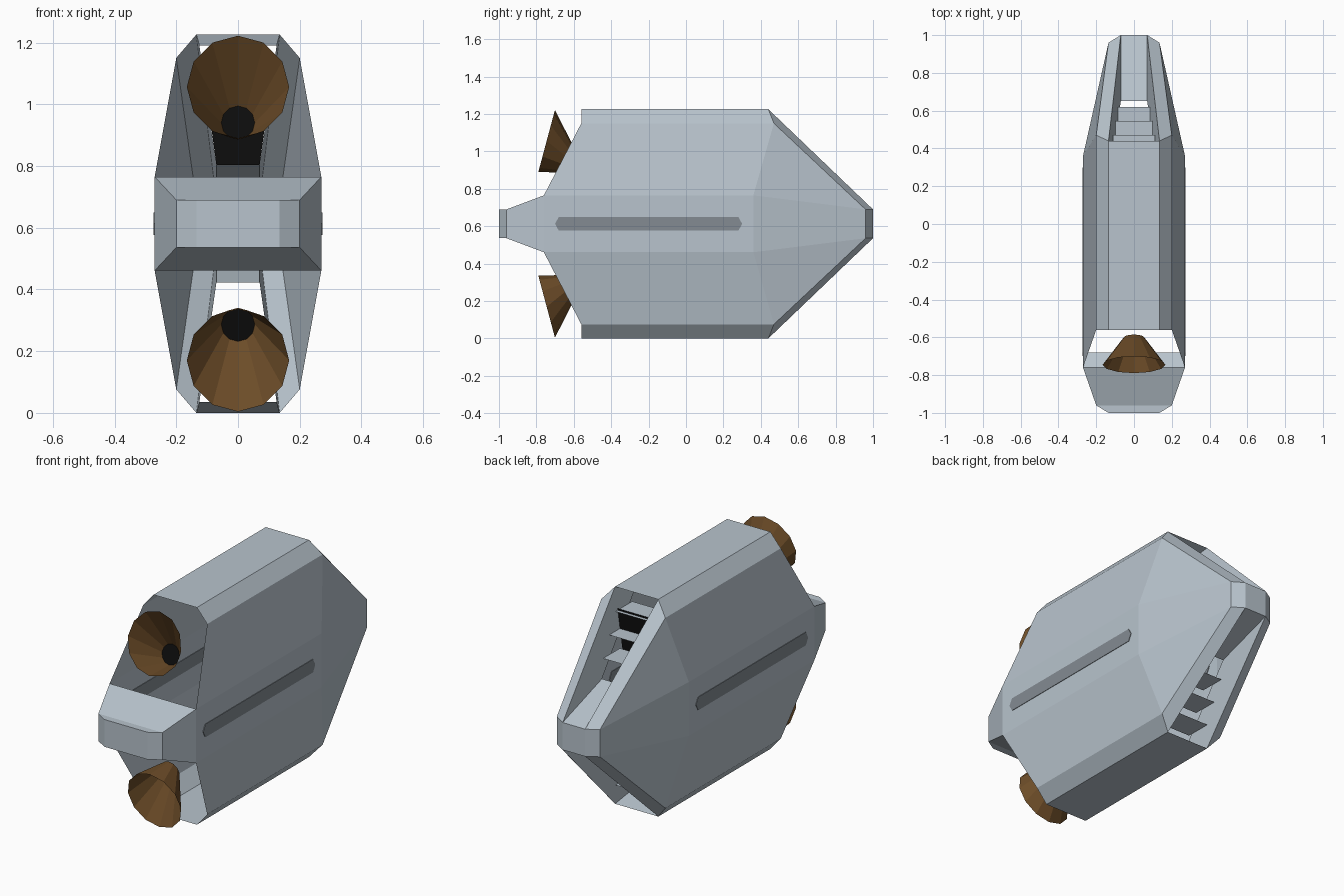
import bpy, bmesh, math
from mathutils import Vector, Matrix

if "Cube" in bpy.data.objects:
    bpy.data.objects.remove(bpy.data.objects["Cube"])

MID = 0.613  # height of the horizontal symmetry plane


def material(name, rgb):
    m = bpy.data.materials.new(name)
    m.use_nodes = True
    m.diffuse_color = (*rgb, 1)
    m.node_tree.nodes["Principled BSDF"].inputs["Base Color"].default_value = (*rgb, 1)
    return m


hull_grey = material("pale_hull_grey", (0.48, 0.55, 0.61))
slot_grey = material("slot_grey", (0.23, 0.26, 0.29))
copper = material("nozzle_brown", (0.15, 0.072, 0.021))
black = material("black", (0.004, 0.004, 0.004))


def build(name, faces, mats, mirrors, centre=None, inward=False):
    """Faces are given relative to MID; each is copied for every (x, z) sign pair."""
    bm = bmesh.new()
    for sx, sz in mirrors:
        for face in faces:
            pts = [Vector((sx * x, y, sz * z)) for x, y, z in face]
            f = bm.faces.new([bm.verts.new(p) for p in pts])
            f.normal_update()
            c = Vector(centre or (0, 0, 0))
            c.z *= sz
            out = f.normal.dot(f.calc_center_median() - c) > 0
            if out == inward:
                f.normal_flip()
    bmesh.ops.remove_doubles(bm, verts=bm.verts, dist=0.0005)
    bmesh.ops.dissolve_limit(bm, angle_limit=0.002, verts=bm.verts, edges=bm.edges)
    return finish(name, bm, mats)


def finish(name, bm, mats):
    bmesh.ops.translate(bm, verts=bm.verts, vec=(0, 0, MID))
    me = bpy.data.meshes.new(name)
    bm.to_mesh(me)
    bm.free()
    for m in mats:
        me.materials.append(m)
    ob = bpy.data.objects.new(name, me)
    bpy.context.collection.objects.link(ob)
    return ob


ALL = [(1, 1), (-1, 1), (1, -1), (-1, -1)]
SIDES = [(1, 1), (-1, 1)]
ENDS = [(1, 1), (1, -1)]


def flat(p):   # point dropped to the horizontal symmetry plane
    return (p[0], p[1], 0)


def axis(p):   # point moved to the vertical symmetry plane
    return (0, p[1], p[2])


# Main hull: one quarter, mirrored twice, open at the slanted ends
roof_f, roof_b = (.135, -.56, .613), (.135, .44, .613)
edge_f, edge_b = (.20, -.56, .537), (.20, .47, .537)
belt_f, belt_b = (.27, -.76, .152), (.27, .36, .152)
tail_o, tail_i = (.135, .96, .077), (.07, 1.0, .077)
nose_o, nose_i = (.20, -.96, .077), (.135, -1.0, .077)
lip = (.255, -.68, .10)
build("hull", [
    (axis(roof_f), roof_f, roof_b, axis(roof_b)),
    (roof_f, edge_f, edge_b, roof_b),
    (edge_f, belt_f, belt_b, edge_b),
    (belt_f, flat(belt_f), flat(belt_b), belt_b),
    # tapered tail
    (edge_b, belt_b, tail_o),
    (belt_b, flat(belt_b), flat(tail_o), tail_o),
    (roof_b, edge_b, tail_o, tail_i),
    (tail_o, flat(tail_o), flat(tail_i), tail_i),
    (tail_i, flat(tail_i), (0, 1, 0), axis(tail_i)),
    # nose block
    (belt_f, flat(belt_f), flat(nose_o), nose_o),
    (nose_o, flat(nose_o), flat(nose_i), nose_i),
    (nose_i, flat(nose_i), (0, -1, 0), axis(nose_i)),
    (belt_f, nose_o, axis(nose_o), axis(belt_f)),
    (nose_o, nose_i, axis(nose_i), axis(nose_o)),
    (belt_f, axis(belt_f), axis(lip), lip),
], [hull_grey], ALL)

# Rear ducts: rims of the tail openings drawn inward
duct_top, duct_low = (.125, .25, .577), (.07, .65, .19)
build("rear_ducts", [
    (roof_b, tail_i, duct_low, duct_top),
    (tail_i, axis(tail_i), axis(duct_low), duct_low),
    (roof_b, axis(roof_b), axis(duct_top), duct_top),
], [hull_grey], ALL, centre=(0, .6, .38), inward=True)

# Louvre shelves across each duct
shelves = []
for i in range(3):
    z, y, w = .29 + .1 * i, .62 - .075 * i, .084 + .014 * i
    shelves.append(((-w, y - .15, z), (w, y - .15, z), (w, y, z), (-w, y, z)))
build("louvres", shelves, [hull_grey], ENDS)

# Dark panel behind the upper louvres
build("upper_duct_panel", [((-.07, .45, .19), (.07, .45, .19),
                            (.112, .45, .50), (-.112, .45, .50))], [black], [(1, 1)])

# Side slots: thin plates with pointed ends
outline = [(-.70, 0), (-.68, .037), (.28, .037), (.30, 0), (.28, -.037), (-.68, -.037)]
outer = [(.273, y, z) for y, z in outline]
inner = [(.267, y, z) for y, z in outline]
rims = [(outer[i - 1], outer[i], inner[i], inner[i - 1]) for i in range(6)]
build("side_slots", [outer, inner] + rims, [slot_grey], SIDES, centre=(.27, 0, 0))


# Engine nozzles: tilted open cones with a dark throat disc
def nozzle(name, sz, n=12):
    bm = bmesh.new()
    rings = []
    for y, z, r in ((-.745, .443, .171), (-.60, .327, .056)):
        ring = []
        for i in range(n):
            a = 2 * math.pi * i / n
            up = r * math.cos(a)
            ring.append(bm.verts.new((r * .97 * math.sin(a), y + .26 * up, sz * (z + .97 * up))))
        rings.append(ring)
    mouth, throat = rings
    for i in range(n):
        bm.faces.new((mouth[i - 1], mouth[i], throat[i], throat[i - 1]))
    bm.faces.new(throat).material_index = 1
    bmesh.ops.recalc_face_normals(bm, faces=bm.faces)
    finish(name, bm, [copper, black])


nozzle("upper_nozzle", 1)
nozzle("lower_nozzle", -1)
